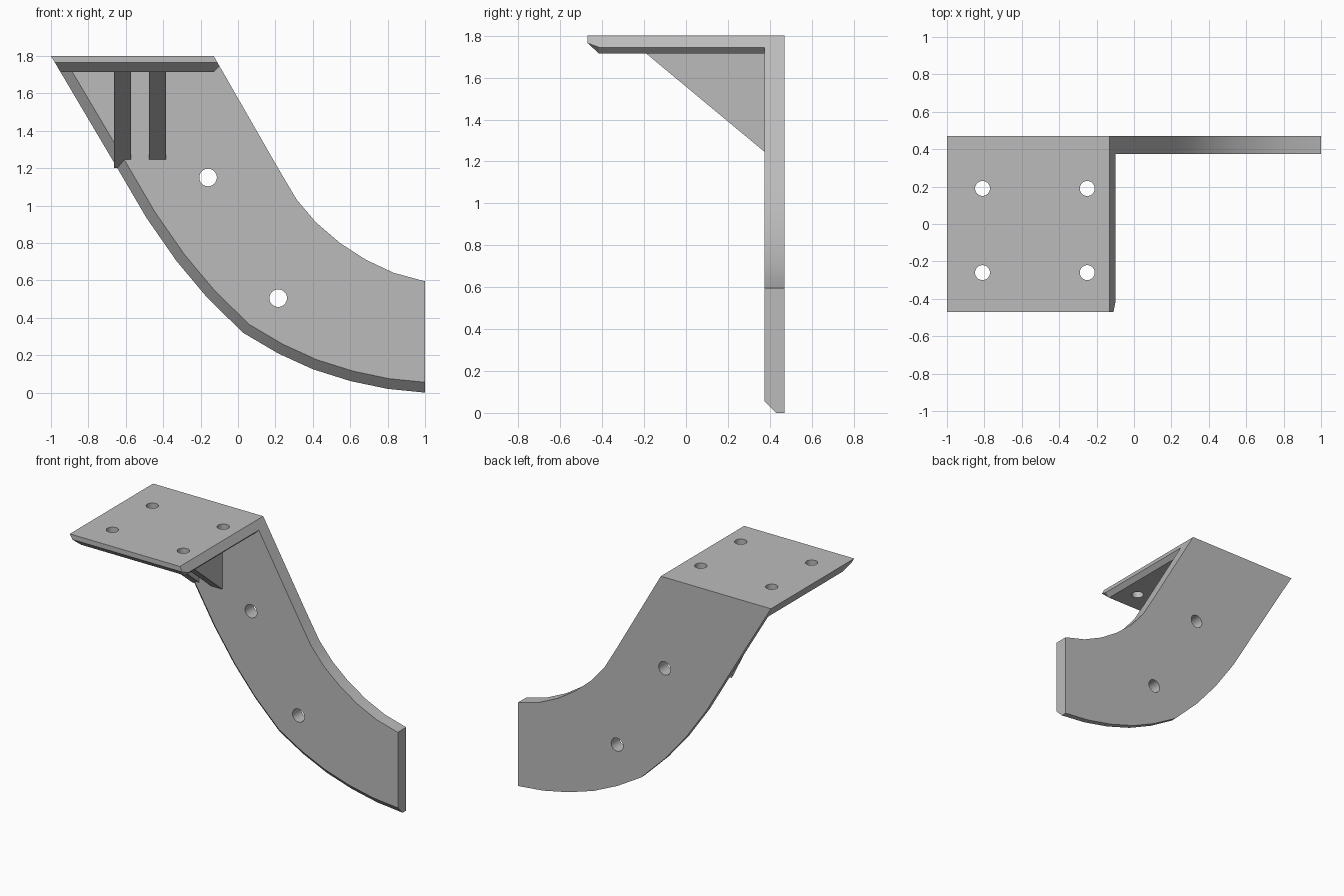
import bpy, bmesh, math
from mathutils import Vector

if "Cube" in bpy.data.objects:
    bpy.data.objects.remove(bpy.data.objects["Cube"])

steel = bpy.data.materials.new("plain grey")
steel.use_nodes = True
GREY = (0.5, 0.5, 0.5, 1)
steel.diffuse_color = GREY
steel.node_tree.nodes["Principled BSDF"].inputs["Base Color"].default_value = GREY

BACK, FACE, FRONT = 0.47, 0.375, -0.47
TOP, UNDER = 1.8, 1.715
BEVEL = 0.055


def loft(name, rings):
    """Solid through matching rings of 3D points, capped at both ends."""
    bm = bmesh.new()
    loops = [[bm.verts.new(p) for p in ring] for ring in rings]
    n = len(loops[0])
    for a, b in zip(loops, loops[1:]):
        for i in range(n):
            j = (i + 1) % n
            bm.faces.new((a[i], a[j], b[j], b[i]))
    bm.faces.new(loops[0])
    bm.faces.new(loops[-1])
    bmesh.ops.recalc_face_normals(bm, faces=bm.faces)
    mesh = bpy.data.meshes.new(name)
    bm.to_mesh(mesh)
    bm.free()
    mesh.materials.append(steel)
    obj = bpy.data.objects.new(name, mesh)
    bpy.context.collection.objects.link(obj)
    return obj


def at_y(outline, y):
    return [(x, y, z) for x, z in outline]


def combine(obj, other, operation):
    """Apply a boolean and discard the helper."""
    bpy.context.view_layer.objects.active = obj
    mod = obj.modifiers.new("boolean", "BOOLEAN")
    mod.operation, mod.object, mod.solver = operation, other, "EXACT"
    bpy.ops.object.modifier_apply(modifier=mod.name)
    bpy.data.objects.remove(other)


def drill(obj, centre, radius, along_y=False):
    bpy.ops.mesh.primitive_cylinder_add(
        vertices=32, radius=radius, depth=0.4, location=centre,
        rotation=(math.pi / 2 if along_y else 0, 0, 0))
    combine(obj, bpy.context.object, "DIFFERENCE")


def inset_path(path, width, first, last):
    """Mitred offset; the ends slide along the given directions."""
    pts = [Vector(p) for p in path]
    normals = []
    for a, b in zip(pts, pts[1:]):
        d = (b - a).normalized()
        normals.append(Vector((-d.y, d.x)))
    slides = [Vector(first)] + [a + b for a, b in zip(normals, normals[1:])] + [Vector(last)]
    normals.append(normals[-1])
    return [tuple(p + s * (width / s.dot(n))) for p, s, n in zip(pts, slides, normals)]


# Curved arm with a bevel along its lower front edge
lower = [(-1, TOP), (-0.645, 1.2), (-0.49, 0.935), (-0.33, 0.705), (-0.165, 0.508),
         (0.027, 0.32), (0.214, 0.21), (0.4, 0.125), (0.6, 0.062), (0.8, 0.02), (1, 0)]
upper = [(1, 0.595), (0.834, 0.64), (0.684, 0.71), (0.545, 0.8), (0.417, 0.91),
         (0.315, 1.03), (0.22, 1.19), (-0.13, TOP)]
inner = inset_path(lower, BEVEL, (1, 0), (0, 1))
arm = loft("curved_arm_with_top_plate", [at_y(lower + upper, BACK),
                                         at_y(lower + upper, FACE + BEVEL),
                                         at_y(inner + upper, FACE)])

# Top plate with slanted ends and bevelled lower front and right edges
slant = (lower[1][0] - lower[0][0]) / (TOP - lower[1][1])
slant_right = (upper[-2][0] - upper[-1][0]) / (TOP - upper[-2][1])


def plate_outline(floor):
    drop = TOP - floor
    hip = TOP - 0.055
    hip_z = max(hip, floor)
    hip_x = -0.13 + slant_right * (TOP - hip_z)
    return [(-1, TOP), (-0.13, TOP), (hip_x, hip_z),
            (hip_x - max(0, hip - floor), floor), (-1 + slant * drop, floor)]


plate_end = [(x, max(z, TOP - 0.035)) for x, z in plate_outline(UNDER)]
plate_end[2] = (-0.13 + slant_right * 0.035, TOP - 0.035)
plate_end[3] = (plate_end[2][0] - 0.01, TOP - 0.035)
plate_end[4] = (-1 + slant * 0.035, TOP - 0.035)
plate = loft("top_plate", [at_y(plate_end, FRONT),
                           at_y(plate_outline(UNDER), FRONT + BEVEL),
                           at_y(plate_outline(UNDER), FACE + BEVEL)])
combine(arm, plate, "UNION")

# Bolt holes
for x in (-0.81, -0.25):
    for y in (-0.26, 0.19):
        drill(arm, (x, y, TOP), 0.04)
for x, z in ((-0.16, 1.15), (0.215, 0.505)):
    drill(arm, (x, BACK, z), 0.047, along_y=True)

# Triangular gussets, run slightly into the arm and plate
profile = [(-0.214, 1.735), (FACE + BEVEL, 1.735), (FACE + BEVEL, 1.2)]
gussets = [loft(name, [[(x, y, z) for y, z in profile] for x in (left, left + 0.092)])
           for name, left in (("outer_gusset", -0.663), ("inner_gusset", -0.477))]

bpy.ops.object.select_all(action="DESELECT")
for obj in [arm] + gussets:
    obj.select_set(True)
bpy.context.view_layer.objects.active = arm
bpy.ops.object.shade_smooth_by_angle(angle=math.radians(25))
